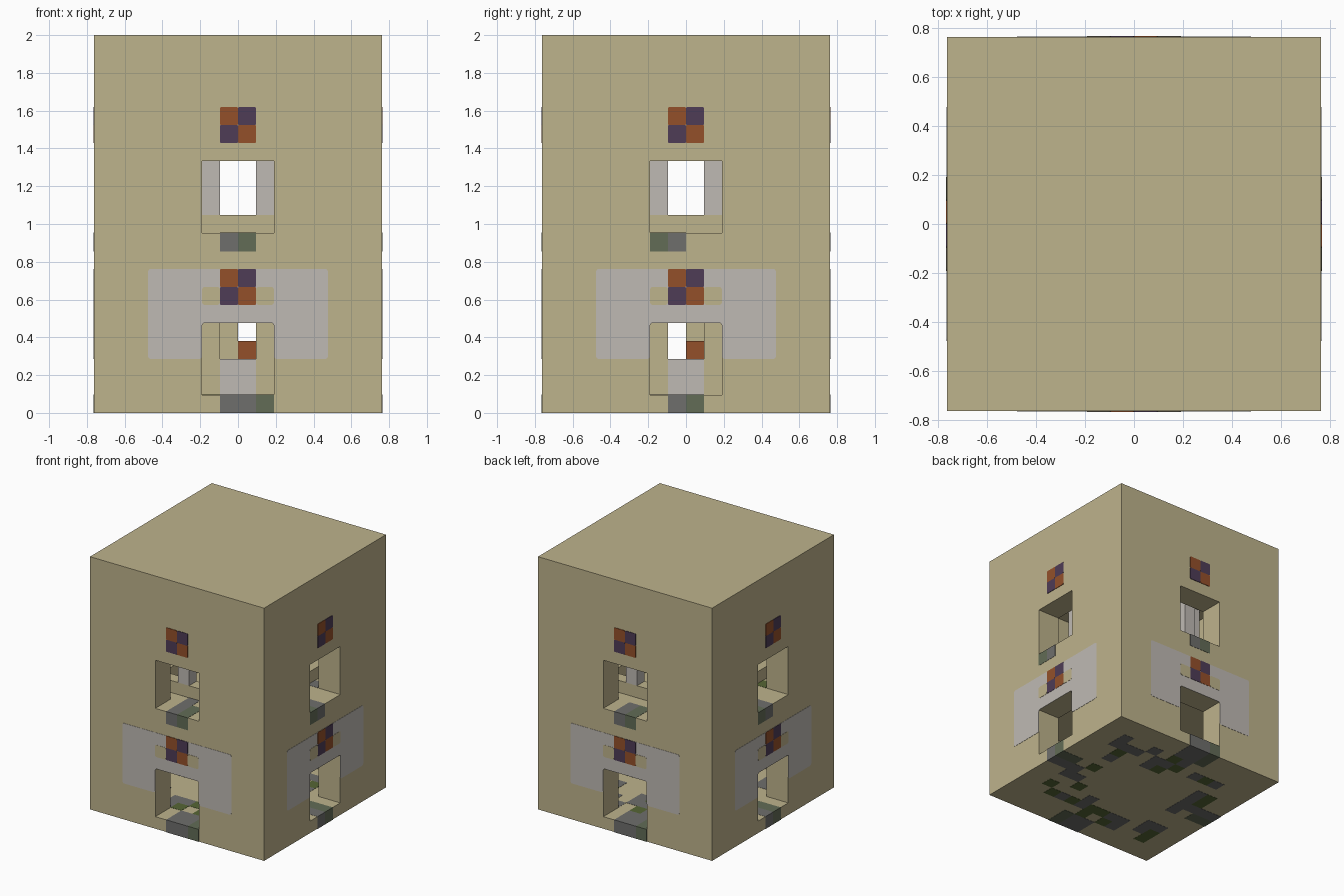
import bpy, bmesh, math, random
from mathutils import Matrix

if "Cube" in bpy.data.objects:
    bpy.data.objects.remove(bpy.data.objects["Cube"], do_unlink=True)

U = 2 / 21          # one block
HALF = 8            # half the plan width in blocks
random.seed(4)


def material(name, rgb):
    lin = [((c / 255 + 0.055) / 1.055) ** 2.4 for c in rgb] + [1]
    m = bpy.data.materials.new(name)
    m.use_nodes = True
    m.diffuse_color = lin
    m.node_tree.nodes["Principled BSDF"].inputs["Base Color"].default_value = lin
    return m


SAND = material("sandstone", (190, 179, 140))
PALE = material("pale grey", (191, 186, 180))
ORANGE = material("orange clay", (148, 80, 42))
PURPLE = material("purple clay", (78, 60, 86))
STONE = material("grey stone", (110, 110, 108))
MOSSY = material("mossy stone", (98, 108, 86))
MOSS = material("moss green", (86, 102, 52))


def finish(bm, name, mat, turn=0):
    bmesh.ops.recalc_face_normals(bm, faces=bm.faces)
    bm.transform(Matrix.Rotation(turn * math.pi / 2, 4, 'Z') @ Matrix.Scale(U, 4))
    me = bpy.data.meshes.new(name)
    bm.to_mesh(me)
    bm.free()
    me.materials.append(mat)
    ob = bpy.data.objects.new(name, me)
    bpy.context.collection.objects.link(ob)
    return ob


def add_box(bm, x, y, z):
    """Box from (low, high) block ranges, with the plan centred on 0."""
    size = [b - a for a, b in (x, y, z)]
    mid = [(a + b) / 2 for a, b in (x, y, z)]
    bmesh.ops.create_cube(bm, size=1, matrix=Matrix.Translation(mid) @ Matrix.Diagonal(size + [1]))


def box(name, x, y, z, mat, turn=0):
    bm = bmesh.new()
    add_box(bm, x, y, z)
    return finish(bm, name, mat, turn)


def carve(target, cuts):
    for x, y, z in cuts:
        cutter = box("cutter", x, y, z, SAND)
        cutter.hide_render = True
        mod = target.modifiers.new("cut", 'BOOLEAN')
        mod.operation, mod.solver, mod.object = 'DIFFERENCE', 'EXACT', cutter
        bpy.context.view_layer.objects.active = target
        bpy.ops.object.modifier_apply(modifier=mod.name)
        bpy.data.objects.remove(cutter, do_unlink=True)


def plate(name, outline, mat, turn, face=HALF, lift=0.02, radius=0.15):
    """Thin round-cornered painted panel on an upright face."""
    bm = bmesh.new()
    verts = [bm.verts.new((x, -face - lift, z)) for x, z in outline]
    bm.faces.new(verts)
    if radius:
        bmesh.ops.bevel(bm, geom=verts, offset=radius, segments=3, affect='VERTICES', profile=0.5)
    top = bmesh.ops.extrude_face_region(bm, geom=bm.faces[:])
    moved = [g for g in top["geom"] if isinstance(g, bmesh.types.BMVert)]
    bmesh.ops.translate(bm, verts=moved, vec=(0, lift, 0))
    return finish(bm, name, mat, turn)


def rect(x0, x1, z0, z1):
    return [(x0, z0), (x1, z0), (x1, z1), (x0, z1)]


# Tower shell: two rooms with doors and windows on all four sides
shell = box("tower_shell", (-8, 8), (-8, 8), (0, 21), SAND)
carve(shell, [
    ((-6, 6), (-6, 6), (1, 6)),
    ((-6, 6), (-6, 6), (10, 17)),
    ((-2, 2), (-9, 9), (1, 5)),
    ((-9, 9), (-2, 2), (1, 5)),
    ((-2, 2), (-9, 9), (10, 14)),
    ((-9, 9), (-2, 2), (10, 14)),
])

# Central stair core with a hatch on each side
core = box("stair_core", (-2, 2), (-2, 2), (1, 6), SAND)
carve(core, [
    ((-1, 1), (-1, 1), (3, 7)),
    ((-1, 1), (-3, 3), (3, 5)),
    ((-3, 3), (-1, 1), (3, 5)),
])
box("stair_post", (-1, 0), (0, 1), (3, 6), SAND)
box("stair_step", (0, 1), (0, 1), (3, 4), ORANGE)

# Painted panels and gallery frame, repeated around the tower
panel = [(-5, 3), (-2, 3), (-2, 5), (2, 5), (2, 3), (5, 3), (5, 8), (-5, 8)]
for k in range(4):
    plate("pale_panel", panel, PALE, k)
    for x in (-2, 1):
        plate("sand_strip", rect(x, x + 1, 6, 7), SAND, k, lift=0.04)
    for z in (6, 15):
        for i in (0, 1):
            for j in (0, 1):
                mat = ORANGE if i != j else PURPLE
                plate("clay_tile", rect(i - 1, i, z + j, z + j + 1), mat, k, lift=0.04, radius=0.08)
    plate("core_panel", rect(-1, 1, 1, 3), PALE, k, face=2, radius=0)
    box("gallery_rail", (-5, 4), (-5, -4), (10, 11), SAND, k)
    for x in (-2, 1):
        box("gallery_pillar", (x, x + 1), (-5, -4), (11, 17), PALE, k)

# Stone thresholds under doors and windows: (first, last, material)
low_sills = [[(-1, 1, STONE), (1, 2, MOSSY)], [(-1, 0, STONE), (0, 1, MOSSY)]]
high_sills = [[(-1, 0, STONE), (0, 1, MOSSY)], [(-2, -1, MOSSY), (-1, 0, STONE)]]
for k in range(4):
    for sills, z in ((low_sills, 0), (high_sills, 9)):
        for a, b, mat in sills[k % 2]:
            box("threshold", (a, b), (-8.02, -6), (z - 0.015, z + 1.015), mat, k)

# Scattered paving in a ring on both floors
for floor, z in (("ground", 0), ("upper", 9)):
    paving = {"stone": bmesh.new(), "moss": bmesh.new()}
    for x in range(-6, 6):
        for y in range(-6, 6):
            ring = max(abs(x + 0.5), abs(y + 0.5))
            chance = 0.8 if 4 < ring < 5 else 0.45 if ring > 5 else 0.15 if ring > 3 else 0
            if random.random() < chance:
                kind = "moss" if random.random() < 0.3 else "stone"
                add_box(paving[kind], (x, x + 1), (y, y + 1), (z - 0.015, z + 1.015))
    finish(paving["stone"], floor + "_stone_paving", STONE)
    finish(paving["moss"], floor + "_moss_paving", MOSS)
